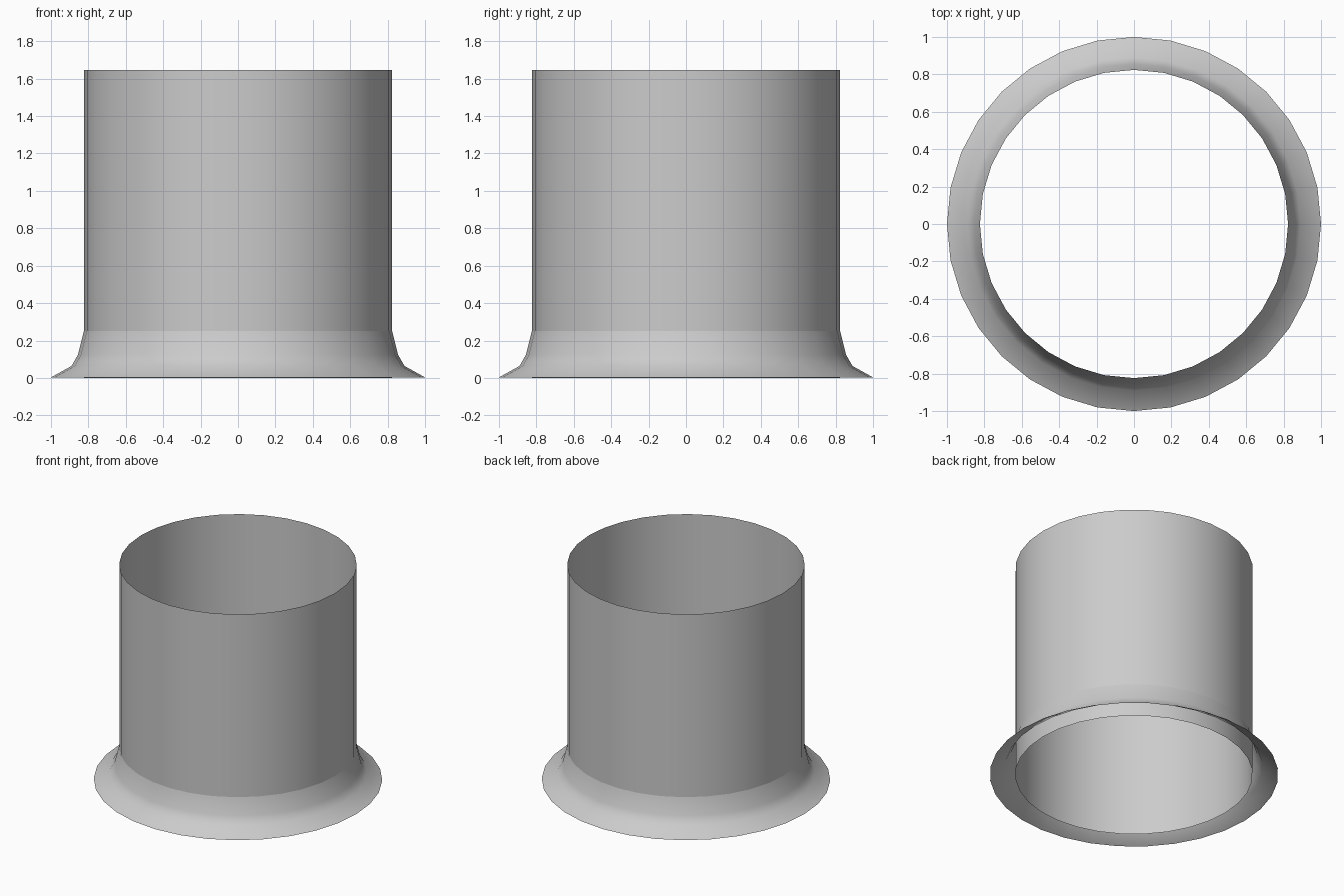
import bpy, bmesh
from math import cos, sin, pi, radians

if "Cube" in bpy.data.objects:
    bpy.data.objects.remove(bpy.data.objects["Cube"])

SIDES = 32


def lathe(name, profile):
    """Revolve an open (radius, z) profile into a thin smooth-shaded sheet."""
    bm = bmesh.new()
    rings = [[bm.verts.new((r * cos(2 * pi * i / SIDES), r * sin(2 * pi * i / SIDES), z))
              for i in range(SIDES)] for r, z in profile]
    for low, high in zip(rings, rings[1:]):
        for i in range(SIDES):
            j = (i + 1) % SIDES
            bm.faces.new((low[i], low[j], high[j], high[i]))
    mesh = bpy.data.meshes.new(name)
    bm.to_mesh(mesh)
    bm.free()
    obj = bpy.data.objects.new(name, mesh)
    bpy.context.collection.objects.link(obj)
    bpy.ops.object.select_all(action='DESELECT')
    obj.select_set(True)
    bpy.context.view_layer.objects.active = obj
    bpy.ops.object.shade_smooth_by_angle(angle=radians(45))
    return obj


# Open-ended tube reaching the ground
lathe("tube", [(0.823, 0.0), (0.823, 1.647)])

# Flared skirt around the foot of the tube
lathe("flared_skirt", [(1.0, 0.003), (0.89, 0.064), (0.856, 0.124), (0.824, 0.25)])
